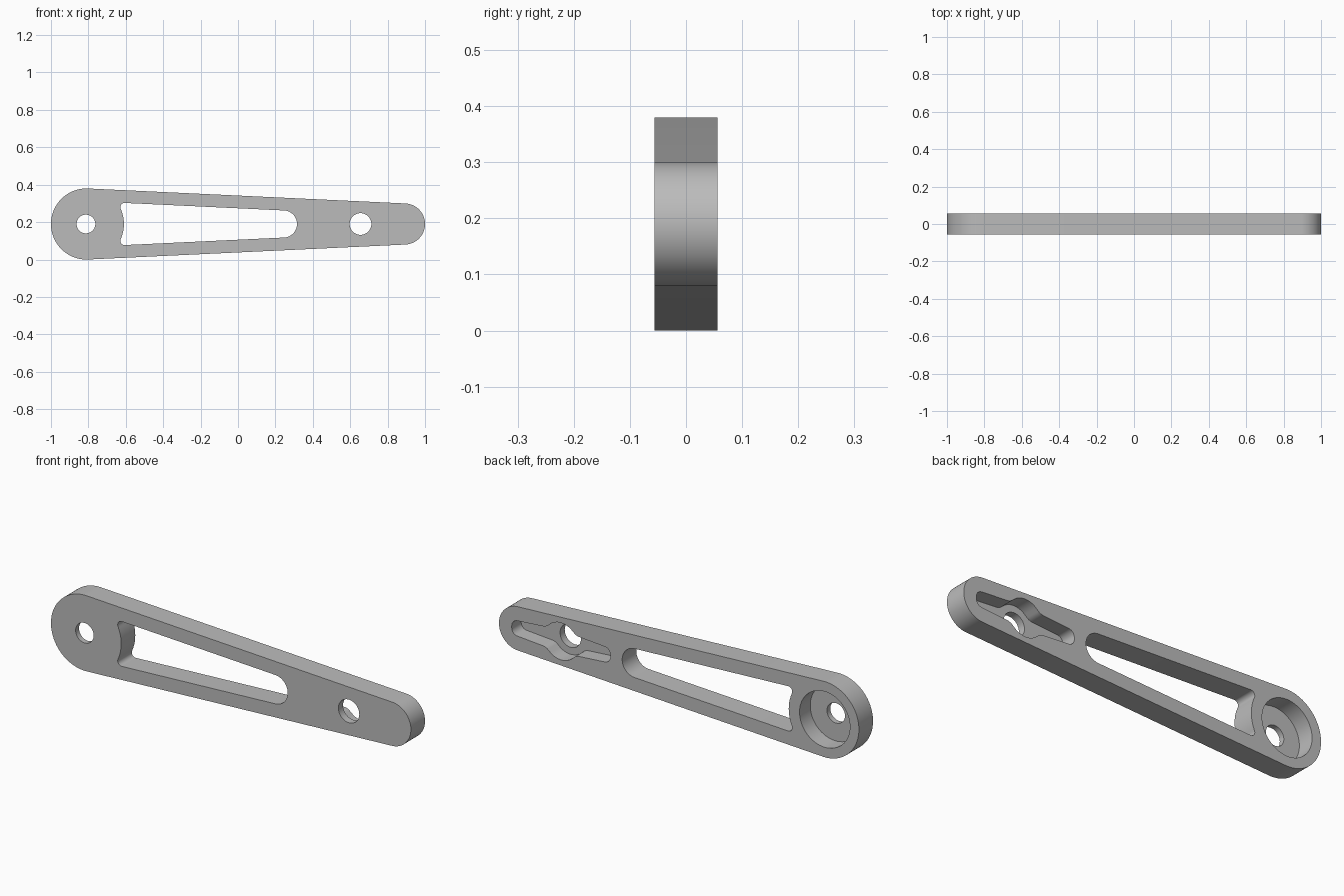
import bpy, bmesh
from math import sin, cos, tan, asin, radians, pi
from mathutils import Vector

cube = bpy.data.objects.get("Cube")
if cube:
    bpy.data.objects.remove(cube)

MID = 0.19              # height of the centre line
HALF = 0.056            # half thickness
BIG, SMALL = -0.81, 0.89
HUB, BOLT = -0.813, 0.655


def arc(cx, r, start, end, steps):
    """Arc about a point on the centre line, angles in degrees."""
    angles = [radians(start + (end - start) * i / steps) for i in range(steps + 1)]
    return [Vector((cx + r * cos(a), r * sin(a))) for a in angles]


def circle(cx, r):
    return arc(cx, r, 0, 360, 64)[:-1]


def fillet(before, corner, after, r, steps=8):
    """Round a corner with a tangent arc."""
    u, v = (before - corner).normalized(), (after - corner).normalized()
    half = u.angle(v) / 2
    reach = r / tan(half)
    centre = corner + (u + v).normalized() * (r / sin(half))
    a = (corner + u * reach - centre).normalized()
    b = (corner + v * reach - centre).normalized()
    return [centre + a.slerp(b, i / steps) * r for i in range(steps + 1)]


def flip(points, sx, sz):
    return [Vector((p.x * sx, p.y * sz)) for p in points]


def prism(name, points, y0, y1):
    """Extrude an x-z outline between two depths."""
    bm = bmesh.new()
    face = bm.faces.new([bm.verts.new((p.x, y0, p.y + MID)) for p in points])
    ext = bmesh.ops.extrude_face_region(bm, geom=[face], use_keep_orig=True)["geom"]
    bmesh.ops.translate(bm, vec=(0, y1 - y0, 0),
                        verts=[g for g in ext if isinstance(g, bmesh.types.BMVert)])
    bmesh.ops.recalc_face_normals(bm, faces=bm.faces)
    mesh = bpy.data.meshes.new(name)
    bm.to_mesh(mesh)
    bm.free()
    obj = bpy.data.objects.new(name, mesh)
    bpy.context.collection.objects.link(obj)
    return obj


# Tapered arm: two end circles joined by their tangents
lean = 90 - asin((0.19 - 0.11) / (SMALL - BIG)) * 180 / pi
outline = arc(SMALL, 0.11, -lean, lean, 40) + arc(BIG, 0.19, lean, 360 - lean, 56)
arm = prism("lever_arm", outline, -HALF, HALF)

# Tapered window with a bowed inner end and filleted corners
bow = arc(BIG, 0.2, 0, 22, 8)
nose = arc(0.243, 0.0725, lean, 0, 20)
slope = 1 / tan(radians(lean))
tangent = Vector((-sin(radians(22)), cos(radians(22))))
# meet the bow's end tangent with the sloping upper edge
gap = nose[0].y - slope * (bow[-1].x - nose[0].x) - bow[-1].y
corner = bow[-1] + tangent * (gap / (tangent.y + slope * tangent.x))
upper = bow + fillet(bow[-1], corner, nose[0], 0.022) + nose
window = upper + flip(upper, 1, -1)[-2:0:-1]

# Two-armed recess: round hub with a tapering finger on each side
cap = arc(0, 0.093, 90, 50, 10)
edge = Vector((cos(radians(40)), -sin(radians(40))))
joint = cap[-1] + edge * ((cap[-1].y - 0.05) / -edge.y)
tip = Vector((0.274, 0.036))
quarter = cap + fillet(cap[-1], joint, tip, 0.05) \
    + fillet(joint, tip, Vector((tip.x, 0)), 0.033)
right = quarter + flip(quarter, 1, -1)[::-1]
recess = right + flip(right, -1, 1)[-2:0:-1]
recess = [p + Vector((BOLT, 0)) for p in recess]

# Cut everything out of the arm; recesses open at the back
cuts = [
    ("window", window, -0.1),
    ("hub_pocket", circle(BIG, 0.14), HALF - 0.085),
    ("finger_recess", recess, HALF - 0.075),
    ("hub_hole", circle(HUB, 0.05), -0.1),
    ("bolt_hole", circle(BOLT, 0.058), -0.1),
]
cutters = []
for name, points, start in cuts:
    cutter = prism(name + "_cutter", points, start, 0.1)
    cutter.hide_render = True
    cutters.append(cutter)
    mod = arm.modifiers.new(name, "BOOLEAN")
    mod.operation = "DIFFERENCE"
    mod.solver = "EXACT"
    mod.object = cutter

graph = bpy.context.evaluated_depsgraph_get()
carved = bpy.data.meshes.new_from_object(arm.evaluated_get(graph))
arm.modifiers.clear()
arm.data = carved
for cutter in cutters:
    bpy.data.objects.remove(cutter)

# Plain grey finish
grey = bpy.data.materials.new("plain_grey")
grey.use_nodes = True
colour = (0.5, 0.5, 0.5, 1)
grey.diffuse_color = colour
grey.node_tree.nodes["Principled BSDF"].inputs["Base Color"].default_value = colour
arm.data.materials.clear()
arm.data.materials.append(grey)

bpy.ops.object.select_all(action="DESELECT")
arm.select_set(True)
bpy.context.view_layer.objects.active = arm
bpy.ops.object.shade_smooth_by_angle(angle=radians(30))
